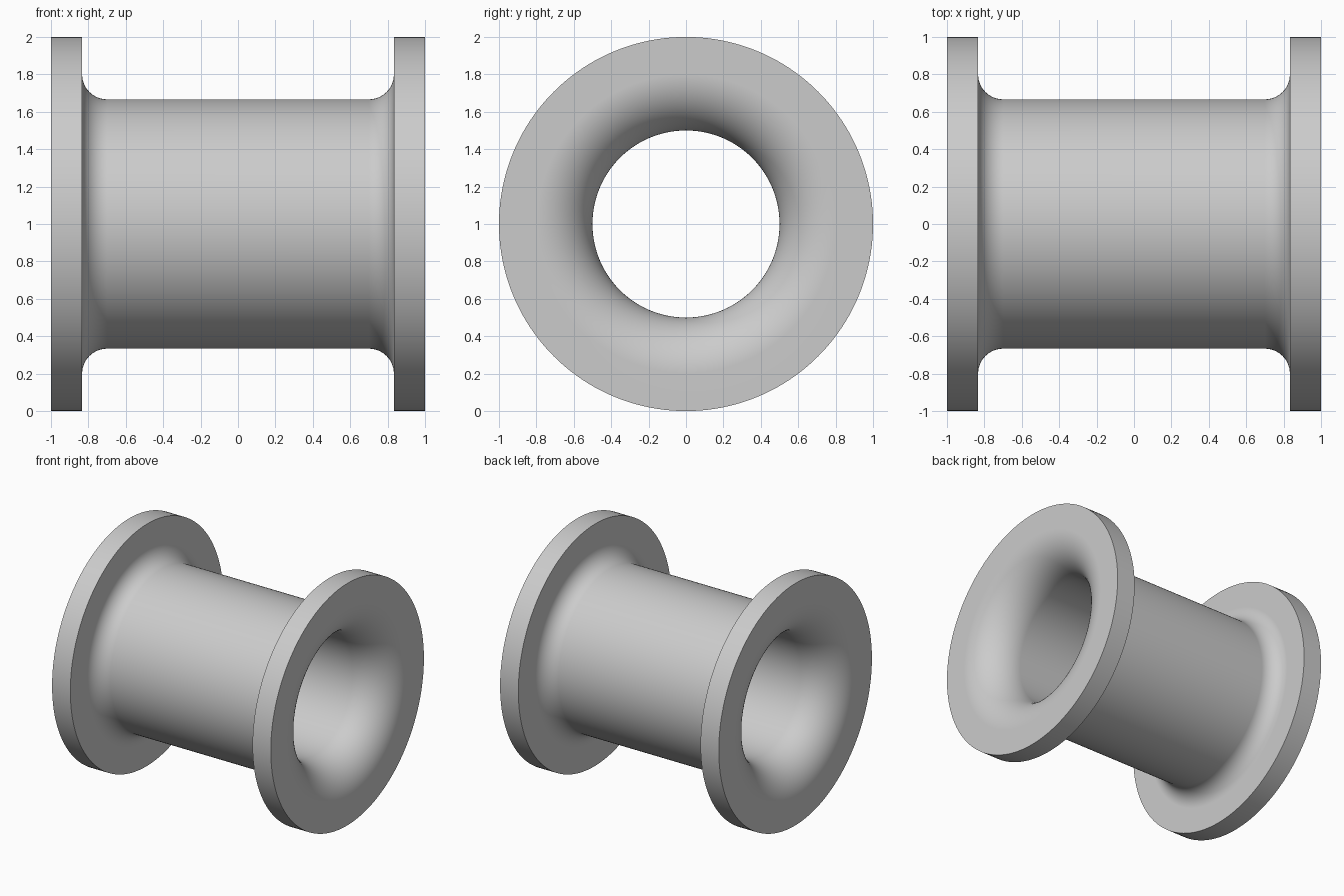
import bpy
import bmesh
from math import sin, cos, pi, radians
from mathutils import Vector

cube = bpy.data.objects.get("Cube")
if cube:
    bpy.data.objects.remove(cube, do_unlink=True)

SEGMENTS = 160
FILLET_STEPS = 20
FILLET_X, FILLET_R = 0.70, 0.80      # shared centre of both fillets
INNER_FILLET, OUTER_FILLET = 0.30, 0.1333
FLANGE_RADIUS = 1.0
AXIS = Vector((0, 0, 1))             # height of the bore axis


def fillet(radius):
    """Quarter arc from the tube wall out to the flange, as (x, radius)."""
    return [(FILLET_X + radius * sin(a), FILLET_R - radius * cos(a))
            for a in (pi / 2 * i / FILLET_STEPS for i in range(FILLET_STEPS + 1))]


# Half section: flared bore, flange rim, then the outer fillet back to the tube
half = (fillet(INNER_FILLET)
        + [(FILLET_X + INNER_FILLET, FLANGE_RADIUS),
           (FILLET_X + OUTER_FILLET, FLANGE_RADIUS)]
        + fillet(OUTER_FILLET)[::-1])
section = half + [(-x, r) for x, r in reversed(half)]

# Revolve the closed section around the x axis
bm = bmesh.new()
verts = [bm.verts.new((x, 0, AXIS.z + r)) for x, r in section]
edges = [bm.edges.new((v, verts[(i + 1) % len(verts)])) for i, v in enumerate(verts)]
bmesh.ops.spin(bm, geom=verts + edges, cent=AXIS, axis=(1, 0, 0),
               angle=2 * pi, steps=SEGMENTS, use_merge=True)
bmesh.ops.remove_doubles(bm, verts=bm.verts[:], dist=0.0001)
bmesh.ops.recalc_face_normals(bm, faces=bm.faces[:])
mesh = bpy.data.meshes.new("flanged_pipe")
bm.to_mesh(mesh)
bm.free()
pipe = bpy.data.objects.new("flanged_pipe", mesh)
bpy.context.collection.objects.link(pipe)

# Plain grey
grey = bpy.data.materials.new("light_grey")
grey.use_nodes = True
colour = (0.6, 0.6, 0.6, 1)
grey.diffuse_color = colour
grey.node_tree.nodes["Principled BSDF"].inputs["Base Color"].default_value = colour
mesh.materials.append(grey)

# Smooth curves, crisp rims
bpy.ops.object.select_all(action='DESELECT')
pipe.select_set(True)
bpy.context.view_layer.objects.active = pipe
bpy.ops.object.shade_smooth_by_angle(angle=radians(30))
weighted = pipe.modifiers.new("flat_flange_normals", 'WEIGHTED_NORMAL')
weighted.keep_sharp = True
